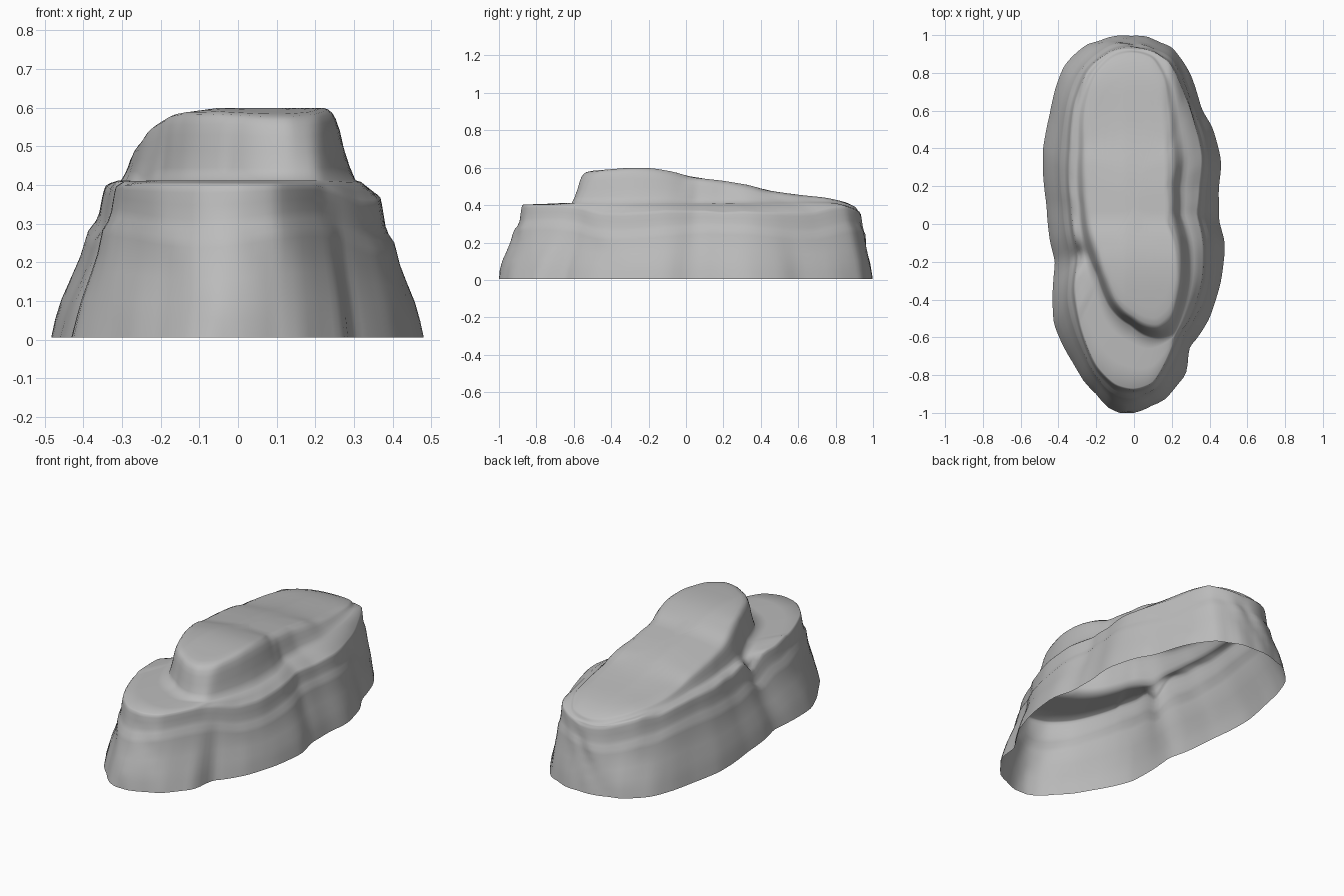
import bpy, bmesh, math, random

if "Cube" in bpy.data.objects:
    bpy.data.objects.remove(bpy.data.objects["Cube"])
random.seed(4)

N = 180                 # points round each ring
CX, CY, SQ = 0.0, 0.1, 0.5   # ring centre and lengthwise squash for even spacing

# Outlines (x, y), anticlockwise
GROUND = [(.485, -.1), (.45, .02), (.45, .18), (.465, .32), (.42, .51), (.36, .61), (.28, .82),
          (.2, .93), (.1, .98), (-.02, 1.0), (-.2, .965), (-.37, .83), (-.44, .62), (-.485, .38),
          (-.46, .1), (-.42, -.2), (-.425, -.52), (-.3, -.78), (-.18, -.93), (-.05, -1.0),
          (.13, -.945), (.28, -.78), (.285, -.65), (.4, -.5), (.46, -.3)]
LEDGE = [(.365, -.1), (.33, .05), (.345, .2), (.36, .35), (.32, .53), (.26, .7), (.19, .85),
         (.12, .9), (0, .93), (-.13, .91), (-.25, .8), (-.315, .62), (-.335, .4), (-.33, .1),
         (-.29, -.17), (-.315, -.33), (-.28, -.55), (-.2, -.75), (-.1, -.85), (0, -.875),
         (.1, -.84), (.18, -.7), (.22, -.6), (.31, -.45), (.36, -.3)]
FOOT = [(.3, -.1), (.25, .05), (.25, .2), (.27, .35), (.24, .55), (.2, .75), (.12, .885),
        (0, .92), (-.13, .9), (-.235, .78), (-.29, .6), (-.295, .4), (-.29, .1), (-.26, -.13),
        (-.2, -.27), (-.14, -.43), (-.02, -.54), (.13, -.61), (.21, -.59), (.265, -.45),
        (.3, -.3)]
CREST = [(.22, -.1), (.185, 0), (.18, .2), (.18, .4), (.17, .6), (.16, .75), (.1, .87),
         (0, .905), (-.1, .88), (-.2, .78), (-.255, .6), (-.255, .4), (-.255, .2), (-.235, 0),
         (-.19, -.15), (-.14, -.3), (-.1, -.4), (0, -.49), (.13, -.535), (.2, -.47), (.235, -.3)]
# Lengthwise height of the sloping top (y, z)
SLOPE = [(-.65, .57), (-.45, .588), (-.3, .6), (-.18, .598), (-.05, .575), (.02, .55),
         (.2, .53), (.35, .505), (.42, .48), (.6, .455), (.75, .44), (.86, .415), (.95, .375)]


def lerp_table(table, v):
    for (a, p), (b, q) in zip(table, table[1:]):
        if v <= b:
            return p + (q - p) * max(0, (v - a) / (b - a))
    return table[-1][1]


def top_z(x, y):
    z = sum(lerp_table(SLOPE, y + d) for d in (-.03, 0, .03)) / 3
    return z - .14 * max(0, -x - .05) * max(0, min(1, 1.2 - 1.2 * y))


def ring(points):
    """Resample an outline at even angles and soften its corners."""
    polar = sorted((math.atan2((y - CY) * SQ, x - CX) % math.tau,
                    math.hypot(x - CX, (y - CY) * SQ)) for x, y in points)
    first, last = polar[0], polar[-1]
    polar = [(last[0] - math.tau, last[1])] + polar + [(first[0] + math.tau, first[1])]
    r = [lerp_table(polar, math.tau * i / N) for i in range(N)]
    r = [(r[i - 1] + 2 * r[i] + r[(i + 1) % N]) / 4 for i in range(N)]
    return [(CX + r[i] * math.cos(math.tau * i / N),
             CY + r[i] * math.sin(math.tau * i / N) / SQ) for i in range(N)]


def mix(p, q, t):
    return tuple(a + (b - a) * t for a, b in zip(p, q))


def cleft(x, y):
    """Notch on the left between the front shelf and the sloping slab."""
    return math.exp(-((x + .31) / .09) ** 2 - ((y + .17) / .06) ** 2)


# Irregular chipping round the wall
KNOTS = 45
chips = [random.uniform(-1, 1) for _ in range(KNOTS)]


def chip(i, shift):
    u = i * KNOTS / N + shift
    k = math.floor(u)
    return chips[k % KNOTS] + (chips[(k + 1) % KNOTS] - chips[k % KNOTS]) * (u - k)


ground, ledge, foot, crest = map(ring, (GROUND, LEDGE, FOOT, CREST))
foot_z = [min(.412, top_z(*p) - .02) - .04 * cleft(*p) for p in foot]
ledge_z = []
for i, (x, y) in enumerate(ledge):
    side = max(0, min(1, (x - .15) * 8)) * max(0, min(1, (y + .65) * 5))
    rough = .008 * chip(i, 8) if y > -.5 else 0
    ledge_z.append(min(.402 - .035 * side, top_z(x, y) - .025) - .08 * cleft(x, y) + rough)

rings = []
# Stepped lower wall
for h, t in [(0, 0), (.12, .09), (.25, .21), (.4, .4), (.52, .54), (.62, .62), (.68, .67),
             (.74, .8), (.8, .87), (.88, .91), (.95, .95), (.985, .98), (1, 1.04)]:
    row = []
    for i in range(N):
        a = math.tau * i / N
        x, y = mix(ground[i], ledge[i], t)
        bump = math.sin(math.pi * h)
        k = 1 + .01 * chip(i, 0) * (1 - h) + .009 * bump * chip(i, 17 + 4 * h)
        z = ledge_z[i] * h + .025 * bump * math.sin(5 * a + 1) * h
        x = max(-.483, min(.483, x * k))
        row.append((x, max(-1, min(1, CY + (y - CY) * k)), .005 + z * .99))
    rings.append(row)
# Ledge, running in to the foot of the upper rock
for t in (.35, .75, 1):
    rings.append([(*mix(ledge[i], foot[i], t),
                   ledge_z[i] + (foot_z[i] - ledge_z[i]) * min(1, t * 1.2)) for i in range(N)])
# Upper wall
for h, t in [(.2, .2), (.45, .4), (.7, .55), (.86, .7), (.95, .85), (1, 1.05)]:
    row = []
    for i in range(N):
        x, y = mix(foot[i], crest[i], t)
        row.append((x, y, foot_z[i] + (top_z(x, y) - .004 - foot_z[i]) * h))
    rings.append(row)
# Sloping top
for s in (.94, .85, .75, .65, .55, .45, .35, .25, .15):
    row = []
    for x, y in crest:
        x, y = CX + (x - CX) * s, CY + (y - CY) * s
        row.append((x, y, top_z(x, y)))
    rings.append(row)

bm = bmesh.new()
rows = [[bm.verts.new(p) for p in row] for row in rings]
for low, high in zip(rows, rows[1:]):
    for i in range(N):
        j = (i + 1) % N
        bm.faces.new((low[i], low[j], high[j], high[i]))
centre = bm.verts.new((CX, CY, top_z(CX, CY)))
for i in range(N):
    bm.faces.new((rows[-1][i], rows[-1][(i + 1) % N], centre))

# Open-bottomed rock shell
mesh = bpy.data.meshes.new("rock")
bm.to_mesh(mesh)
bm.free()
mesh.shade_smooth()
stone = bpy.data.materials.new("grey stone")
stone.diffuse_color = (.5, .5, .5, 1)
stone.use_nodes = True
stone.node_tree.nodes["Principled BSDF"].inputs["Base Color"].default_value = stone.diffuse_color
mesh.materials.append(stone)
rock = bpy.data.objects.new("rock", mesh)
bpy.context.collection.objects.link(rock)
